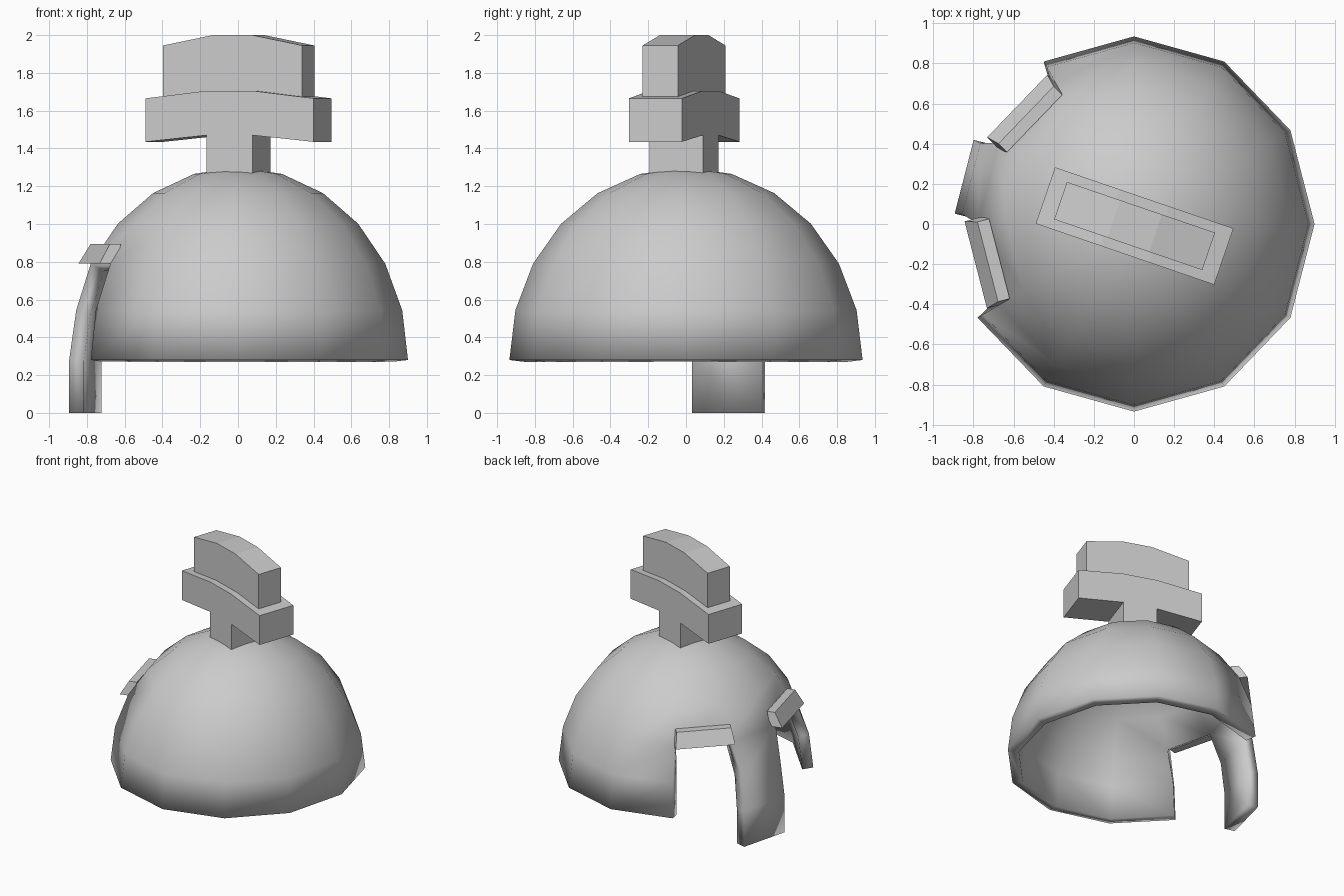
import bpy, bmesh
from math import sin, cos, radians
from mathutils import Vector, Matrix

if "Cube" in bpy.data.objects:
    bpy.data.objects.remove(bpy.data.objects["Cube"])

RX, RY, RZ, BASE = 0.9, 0.935, 1.02, 0.28


def finish(bm, name):
    bmesh.ops.recalc_face_normals(bm, faces=bm.faces)
    me = bpy.data.meshes.new(name)
    bm.to_mesh(me)
    bm.free()
    ob = bpy.data.objects.new(name, me)
    bpy.context.collection.objects.link(ob)
    return ob


def ring_point(k, deg, z=0):
    return Vector((RX * k * cos(radians(deg)), RY * k * sin(radians(deg)), z))


# Helmet shell: half sphere with two eye openings and a nose guard between them
bm = bmesh.new()
rings = []
for r in range(6):
    lat = radians(15 * r)
    rings.append([bm.verts.new(ring_point(cos(lat), 30 * s, BASE + RZ * sin(lat))) for s in range(12)])
apex = bm.verts.new((0, 0, BASE + RZ))
for s in range(12):
    n = (s + 1) % 12
    for r in range(5):
        if r < 2 and s in (4, 5, 6):
            continue
        bm.faces.new((rings[r][s], rings[r][n], rings[r + 1][n], rings[r + 1][s]))
    bm.faces.new((rings[5][s], rings[5][n], apex))

# Nose guard strip, slightly narrower than a shell segment, reaching the ground
upper = [rings[2][5], rings[2][6]]
for k, z in ((cos(radians(15)), BASE + RZ * sin(radians(15))), (1.008, BASE), (1.008, 0)):
    a, b = ring_point(k, 150, z), ring_point(k, 180, z)
    lower = [bm.verts.new(a.lerp(b, 0.11)), bm.verts.new(a.lerp(b, 0.89))]
    bm.faces.new((lower[0], lower[1], upper[1], upper[0]))
    upper = lower
shell = finish(bm, "helmet_shell")
sol = shell.modifiers.new("thickness", 'SOLIDIFY')
sol.thickness = 0.08
sol.offset = -1
bpy.context.view_layer.objects.active = shell
shell.select_set(True)
bpy.ops.object.shade_smooth_by_angle(angle=radians(36))


# Brow ridges over the eye openings
def brow(name, a0, a1, ext0, ext1):
    mid = radians((a0 + a1) / 2)
    out = Vector((cos(mid), sin(mid), 0))
    bm = bmesh.new()
    ends = []
    for t in (-ext0, 1 + ext1):
        loop = []
        for k, off, z in ((0.866, 0.06, 0.79), (0.795, 0.06, 0.895), (0.795, 0, 0.895), (0.866, -0.03, 0.79)):
            p = ring_point(k, a0, z).lerp(ring_point(k, a1, z), t)
            loop.append(bm.verts.new(p + out * off))
        ends.append(loop)
        bm.faces.new(loop)
    for i in range(4):
        j = (i + 1) % 4
        bm.faces.new((ends[0][i], ends[0][j], ends[1][j], ends[1][i]))
    finish(bm, name)


brow("brow_left", 120, 150, 0, 0.05)
brow("brow_right", 180, 210, 0.07, 0)


# Crest: side profiles extruded across, turned to line up with the nose guard
def crest_part(name, half_profile, width):
    pts = half_profile + [(-u, z) for u, z in reversed(half_profile)]
    bm = bmesh.new()
    face = bm.faces.new([bm.verts.new((u, -width / 2, z)) for u, z in pts])
    ext = bmesh.ops.extrude_face_region(bm, geom=[face])
    moved = [v for v in ext["geom"] if isinstance(v, bmesh.types.BMVert)]
    bmesh.ops.translate(bm, verts=moved, vec=(0, width, 0))
    ob = finish(bm, name)
    ob.matrix_world = Matrix.Translation((0.003, -0.01, 0)) @ Matrix.Rotation(radians(-18.9), 4, 'Z')


crest_part("crest_holder", [(0.129, 1.24), (0.129, 1.47), (0.47, 1.435), (0.47, 1.665), (0.129, 1.705)], 0.297)
crest_part("crest_brush", [(0.129, 1.66), (0.39, 1.64), (0.39, 1.945), (0.11, 2.0)], 0.197)
